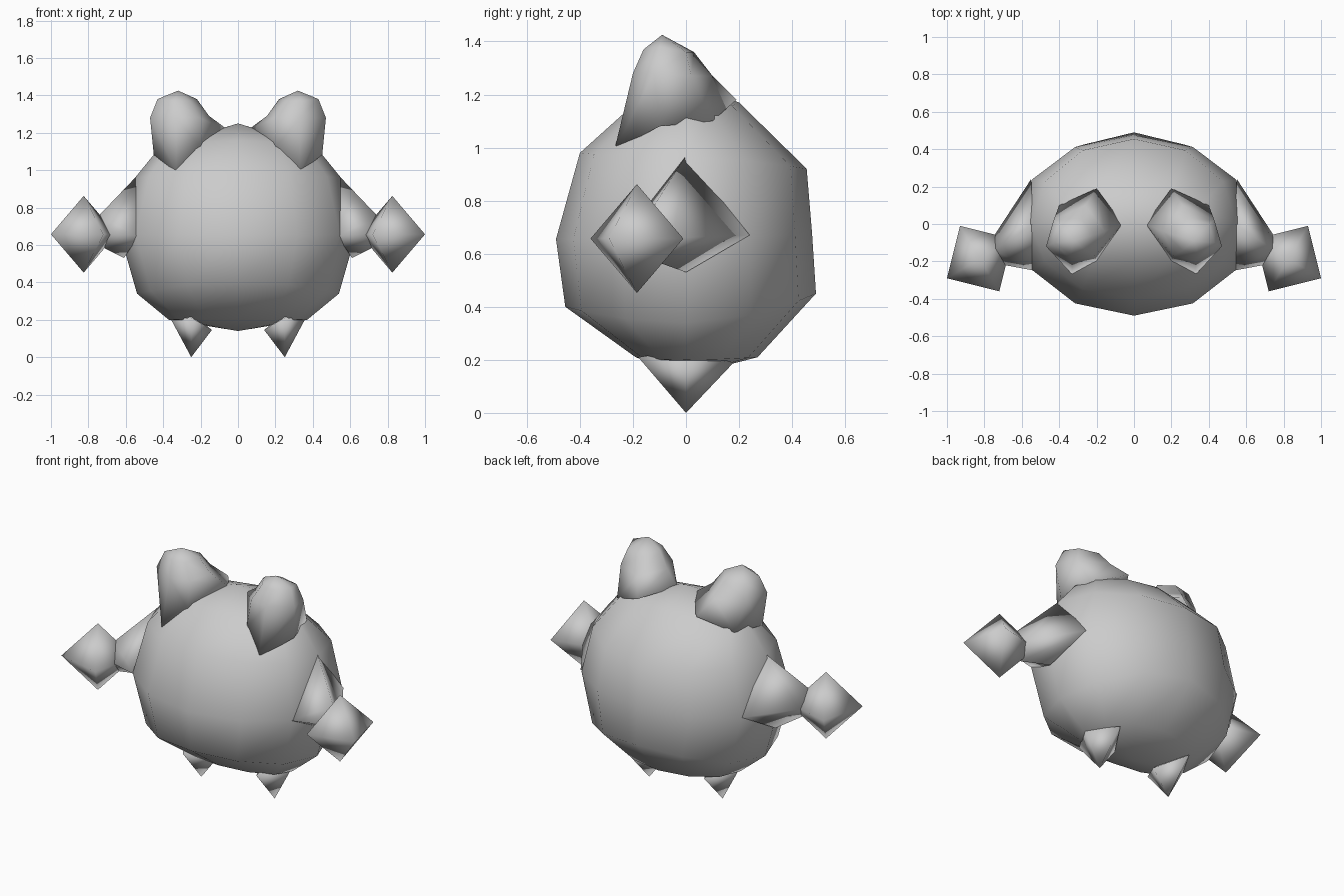
import bpy, bmesh
from math import sin, cos, pi

cube = bpy.data.objects.get("Cube")
if cube:
    bpy.data.objects.remove(cube)

GREY = (0.6, 0.6, 0.6, 1.0)
grey = bpy.data.materials.new("plain grey")
grey.use_nodes = True
grey.diffuse_color = GREY
grey.node_tree.nodes["Principled BSDF"].inputs["Base Color"].default_value = GREY


def loft(name, rings, start=None, end=None, side=1):
    """Skin equal-length rings of points, closing each end with a point or a cap."""
    bm = bmesh.new()

    def vert(p):
        return bm.verts.new((p[0] * side, p[1], p[2]))

    loops = [[vert(p) for p in ring] for ring in rings]
    n = len(loops[0])
    for low, high in zip(loops, loops[1:]):
        for i in range(n):
            j = (i + 1) % n
            bm.faces.new((low[i], low[j], high[j], high[i]))
    for loop, tip in ((loops[0], start), (loops[-1], end)):
        if tip is None:
            bm.faces.new(loop)
        else:
            apex = vert(tip)
            for i in range(n):
                bm.faces.new((loop[i], loop[(i + 1) % n], apex))
    bmesh.ops.recalc_face_normals(bm, faces=bm.faces)
    mesh = bpy.data.meshes.new(name)
    bm.to_mesh(mesh)
    bm.free()
    mesh.materials.append(grey)
    mesh.polygons.foreach_set("use_smooth", [True] * len(mesh.polygons))
    obj = bpy.data.objects.new(name, mesh)
    bpy.context.collection.objects.link(obj)
    return obj


def body_ring(width, z_side, y_front, z_front, y_back, z_back, sides=12):
    """Oval ring whose front and back may sit at different depths and heights."""
    points = []
    for i in range(sides):
        a = 2 * pi * i / sides
        s = sin(a)
        depth, height = (y_back, z_back) if s > 0 else (y_front, z_front)
        points.append((width * cos(a), depth * abs(s),
                       z_side + (height - z_side) * s * s))
    return points


# Round body
loft("body", [
    body_ring(0.37, 0.2, -0.19, 0.21, 0.27, 0.21),
    body_ring(0.54, 0.34, -0.455, 0.4, 0.49, 0.45),
    body_ring(0.63, 0.655, -0.49, 0.655, 0.475, 0.68),
    body_ring(0.55, 0.96, -0.4, 0.98, 0.455, 0.92),
    body_ring(0.42, 1.12, -0.2, 1.16, 0.2, 1.17),
], start=(0, 0, 0.14), end=(0, 0, 1.25))

for label, side in (("left", 1), ("right", -1)):
    # Rounded ear, leaning back into the head
    loft(label + "_ear", [
        [(0.06, 0, 1.22), (0.2, -0.2, 1.12), (0.33, -0.27, 0.99),
         (0.45, -0.1, 1.08), (0.4, 0.1, 1.1), (0.2, 0.19, 1.18)],
        [(0.155, -0.04, 1.29), (0.21, -0.17, 1.28), (0.33, -0.2, 1.28),
         (0.47, -0.12, 1.28), (0.43, 0.02, 1.27), (0.26, 0.1, 1.27)],
        [(0.22, -0.06, 1.38), (0.26, -0.14, 1.37), (0.34, -0.16, 1.37),
         (0.43, -0.1, 1.38), (0.4, 0, 1.36), (0.28, 0.03, 1.36)],
    ], end=(0.32, -0.09, 1.425), side=side)

    # Tapered arm, broad at the shoulder
    loft(label + "_arm", [
        [(0.54, 0, 0.97), (0.55, 0.24, 0.67), (0.61, 0, 0.53), (0.53, -0.25, 0.65)],
        [(0.75, -0.14, 0.75), (0.74, -0.05, 0.66), (0.71, -0.14, 0.58), (0.69, -0.22, 0.66)],
    ], side=side)

    # Eight-sided hand, turned slightly outwards
    cx, cy, cz = 0.825, -0.185, 0.657
    u, v = 0.175, 0.105
    corners = [(cx + u, cy - v, cz), (cx + v, cy + u, cz),
               (cx - u, cy + v, cz), (cx - v, cy - u, cz)]
    loft(label + "_hand", [corners], start=(cx, cy, cz - 0.205),
         end=(cx, cy, cz + 0.205), side=side)

    # Pointed foot
    loft(label + "_foot", [
        [(0.36, 0, 0.205), (0.25, 0.18, 0.19), (0.14, 0, 0.145), (0.25, -0.18, 0.21)],
    ], start=(0.25, 0, 0), end=(0.25, 0, 0.24), side=side)
